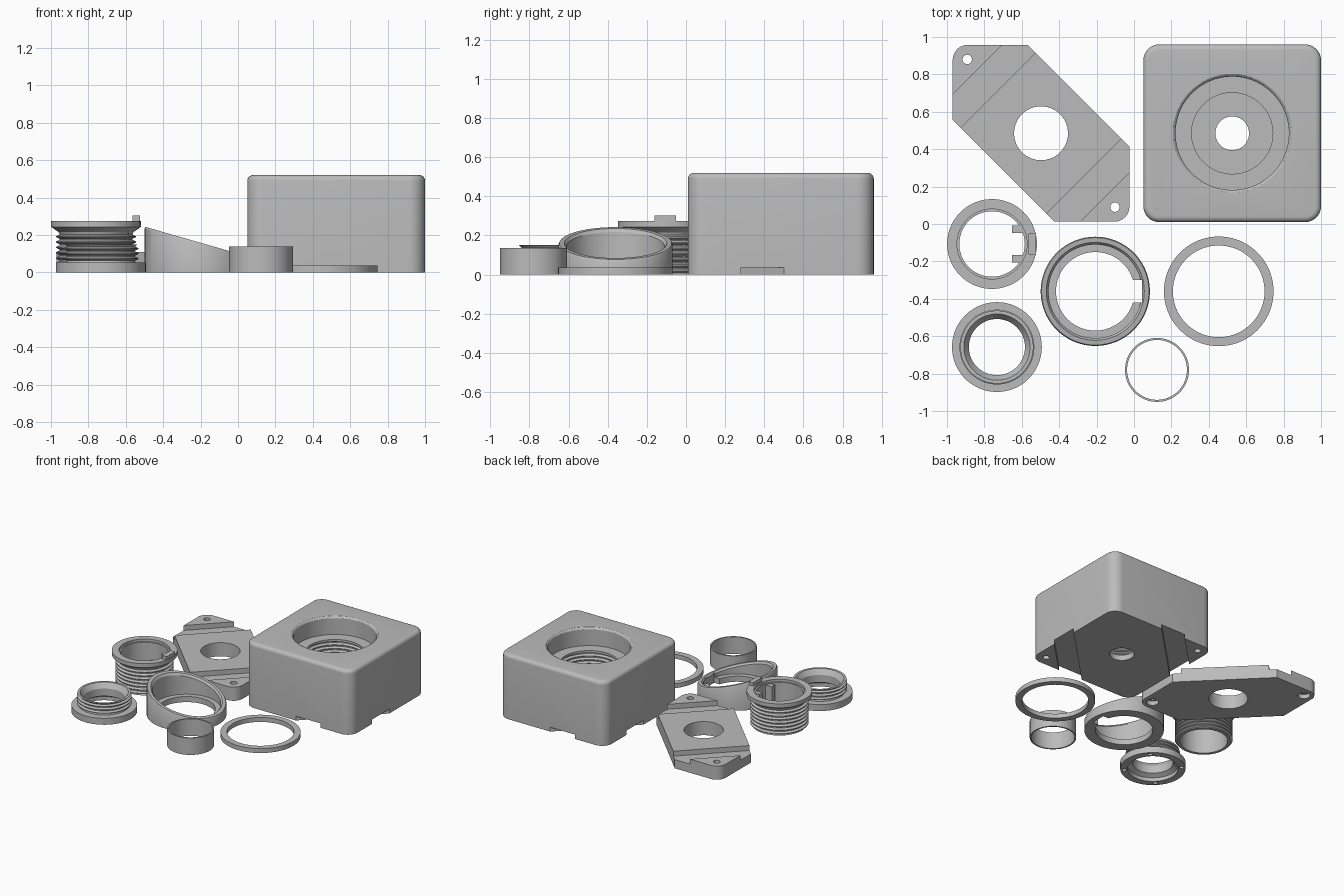
import bpy, bmesh, math
from mathutils import Matrix

if "Cube" in bpy.data.objects:
    bpy.data.objects.remove(bpy.data.objects["Cube"])

grey = bpy.data.materials.new("plain grey")
grey.diffuse_color = (0.5, 0.5, 0.5, 1)
grey.use_nodes = True
grey.node_tree.nodes["Principled BSDF"].inputs["Base Color"].default_value = grey.diffuse_color


def finish(bm, name, loc, cutter=False):
    bmesh.ops.recalc_face_normals(bm, faces=bm.faces)
    me = bpy.data.meshes.new(name)
    bm.to_mesh(me)
    bm.free()
    me.materials.append(grey)
    ob = bpy.data.objects.new(name, me)
    ob.location = loc
    bpy.context.collection.objects.link(ob)
    ob.hide_render = cutter
    return ob


def lathe(name, profile, loc, n=96, cutter=False):
    """Revolve a closed (radius, height) profile about z."""
    bm = bmesh.new()
    rings = []
    for r, z in profile:
        if r == 0:
            rings.append([bm.verts.new((0, 0, z))] * n)
        else:
            rings.append([bm.verts.new((r * math.cos(2 * math.pi * i / n),
                                        r * math.sin(2 * math.pi * i / n), z)) for i in range(n)])
    for a, b in zip(rings, rings[1:] + rings[:1]):
        for i in range(n):
            j = (i + 1) % n
            vs = list(dict.fromkeys((a[i], a[j], b[j], b[i])))
            if len(vs) > 2:
                bm.faces.new(vs)
    return finish(bm, name, loc, cutter)


def block(name, size, loc, turn=0, cutter=False):
    bm = bmesh.new()
    bmesh.ops.create_cube(bm, size=1, matrix=Matrix.Rotation(turn, 4, 'Z') @ Matrix.Diagonal((*size, 1)))
    return finish(bm, name, loc, cutter)


def prism(name, outline, height, loc):
    bm = bmesh.new()
    f = bm.faces.new([bm.verts.new((x, y, 0)) for x, y in outline])
    top = bmesh.ops.extrude_face_region(bm, geom=[f])["geom"]
    bmesh.ops.translate(bm, vec=(0, 0, height), verts=[v for v in top if isinstance(v, bmesh.types.BMVert)])
    return finish(bm, name, loc)


def rod(r, z0, z1, loc, n=32):
    return lathe("cutter", [(0, z0), (r, z0), (r, z1), (0, z1)], loc, n, True)


def combine(ob, others, op='DIFFERENCE'):
    """Apply booleans, then remove the helper objects."""
    bpy.context.view_layer.objects.active = ob
    for o in others:
        m = ob.modifiers.new("cut", 'BOOLEAN')
        m.operation, m.object, m.solver = op, o, 'EXACT'
        bpy.ops.object.modifier_apply(modifier=m.name)
        bpy.data.objects.remove(o)


def arc(cx, cy, r, a0, steps=8):
    return [(cx + r * math.cos(math.radians(a0 + 90 * i / steps)),
             cy + r * math.sin(math.radians(a0 + 90 * i / steps))) for i in range(steps + 1)]


def thread(root, crest, z0, z1, count):
    """Profile points of evenly spaced thread ridges."""
    p = (z1 - z0) / count
    pts = []
    for i in range(count):
        z = z0 + i * p
        pts += [(root, z + .1 * p), (crest, z + .4 * p), (crest, z + .6 * p), (root, z + .9 * p)]
    return pts


def grooves(cx, cy, z, depth):
    """Two diagonal strap channels beside opposite corners."""
    d = 0.57 / math.sqrt(2)
    return [block("cutter", (0.22 / math.sqrt(2), 2, depth),
                  (cx - s * d / math.sqrt(2), cy + s * d / math.sqrt(2), z), math.radians(135), True)
            for s in (1, -1)]


# Housing: rounded block with stepped, threaded bore
H = 0.475
cx, cy = 0.525, 0.485
outline = []
for sx, sy, a in ((1, 1, 0), (-1, 1, 90), (-1, -1, 180), (1, -1, 270)):
    outline += arc(sx * (H - .085), sy * (H - .085), .085, a)
housing = prism("housing", outline, 0.52, (cx, cy, 0))
bm = bmesh.new()
bm.from_mesh(housing.data)
rim = [e for e in bm.edges if all(v.co.z > 0.5 for v in e.verts)]
bmesh.ops.bevel(bm, geom=rim, offset=0.03, segments=5, profile=0.5, affect='EDGES')
bm.to_mesh(housing.data)
bm.free()
bore = [(0, -.1), (.09, -.1), (.09, .045), (.232, .045)] + thread(.217, .235, .06, .36, 10) \
    + [(.217, .375), (.303, .375), (.303, .505), (.309, .515), (.318, .5205), (.318, .6), (0, .6)]
combine(housing, [lathe("cutter", bore, (cx, cy, 0), 96, True)] + grooves(cx, cy, 0, .07)
        + [rod(.025, -.1, .2, (cx - s * .395, cy + s * .395, 0)) for s in (1, -1)])

# Clamp plate: cut square with two screw corners
px, py, P, V = -0.497, 0.485, 0.4725, 0.40
corner = arc(-P + .08, P - .08, .08, 90)
half = [(V - P, P)] + corner + [(-P, P - V)]
plate = prism("clamp_plate", half + [(-x, -y) for x, y in half], 0.11, (px, py, 0))
combine(plate, [rod(.144, -.1, .3, (px, py, 0), 96)] + grooves(px, py, .11, .08)
        + [rod(.025, -.1, .3, (px - s * .395, py + s * .395, 0)) for s in (1, -1)]
        + [rod(.045, -.1, .035, (px - s * .395, py + s * .395, 0)) for s in (1, -1)])

# Threaded sleeve with flange, index key and inner tabs
tx, ty = -0.759, -0.107
sleeve = lathe("threaded_sleeve", [(.175, 0), (.198, 0)] + thread(.195, .213, .005, .205, 7)
               + [(.2, .215), (.24, .243), (.24, .275), (.187, .275), (.187, .255), (.175, .255)], (tx, ty, 0))
block("index_key", (.04, .11, .05), (tx + .215, ty, .278))
for s in (1, -1):
    block("sleeve_tab", (.065, .04, .19), (tx + .14, ty + s * .08, .155))

# Threaded collar with spanner holes below
kx, ky = -0.733, -0.658
collar = lathe("threaded_collar", [(.185, 0), (.24, 0), (.24, .052), (.185, .052)]
               + thread(.183, .2, .06, .14, 3) + [(.195, .15), (.177, .15), (.15, .11), (.15, .05), (.185, .03)],
               (kx, ky, 0))
combine(collar, [rod(.016, -.05, .03, (kx + .212 * math.cos(a), ky + .212 * math.sin(a), 0), 16)
                 for a in (math.pi / 4, math.pi * 3 / 4, math.pi * 5 / 4, math.pi * 7 / 4)])

# Slanted ring with inner ledge, its top sheared to a slope
sx, sy = -0.207, -0.36
ring = lathe("slanted_ring", [(.21, 0), (.292, 0), (.292, .15), (.287, .16), (.262, .16),
                              (.25, .145), (.25, .045), (.21, .045)], (sx, sy, 0))
for v in ring.data.vertices:
    if v.co.z > .1:
        v.co.z -= .288 * v.co.x
combine(ring, [block("cutter", (.06, .12, .2), (sx + .22, sy, 0), 0, True)])

# Flat washer and thin spacer tube
washer = lathe("flat_washer", [(.245, 0), (.293, 0), (.293, .036), (.245, .036)], (.453, -.36, 0))
spacer = lathe("spacer_tube", [(.16, 0), (.171, 0), (.171, .137), (.16, .137)], (.123, -.78, 0))

# Smooth round walls, keep sharp rims
bpy.ops.object.select_all(action='DESELECT')
for ob in (housing, plate, sleeve, collar, ring, washer, spacer):
    ob.select_set(True)
bpy.context.view_layer.objects.active = housing
bpy.ops.object.shade_smooth_by_angle(angle=math.radians(30))
